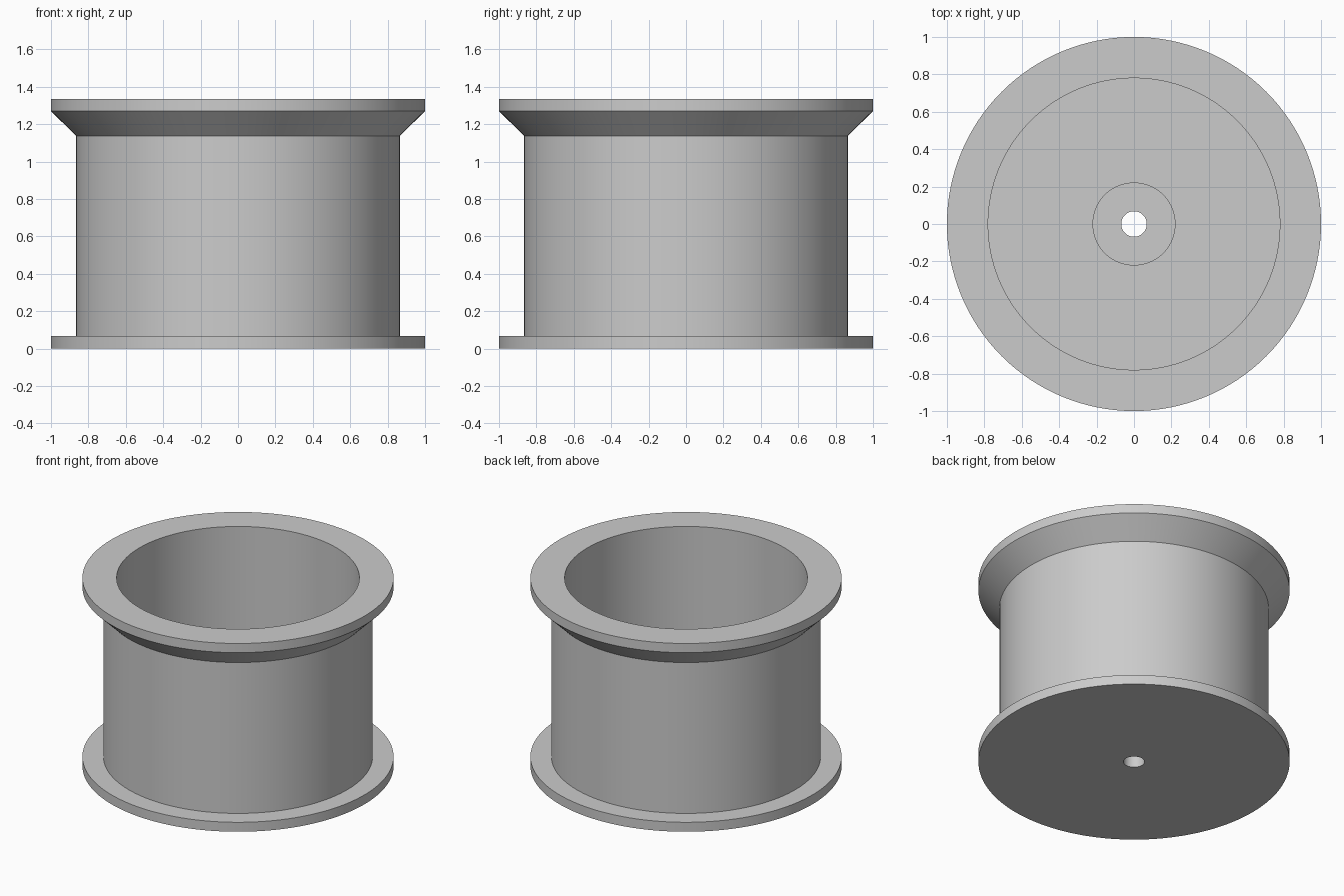
import bpy
import bmesh
from math import cos, sin, tau, radians

SEGMENTS = 128

cube = bpy.data.objects.get("Cube")
if cube:
    bpy.data.objects.remove(cube, do_unlink=True)

# Single grey plastic
grey = bpy.data.materials.new("plain grey")
grey.use_nodes = True
colour = (0.6, 0.6, 0.6, 1.0)
grey.diffuse_color = colour
grey.node_tree.nodes["Principled BSDF"].inputs["Base Color"].default_value = colour


def lathe(name, profile):
    """Revolve a closed (radius, height) profile about the z axis."""
    bm = bmesh.new()
    rings = [[bm.verts.new((r * cos(tau * i / SEGMENTS), r * sin(tau * i / SEGMENTS), z))
              for i in range(SEGMENTS)] for r, z in profile]
    for k, ring in enumerate(rings):
        above = rings[(k + 1) % len(rings)]
        for i in range(SEGMENTS):
            j = (i + 1) % SEGMENTS
            bm.faces.new((ring[i], ring[j], above[j], above[i]))
    bmesh.ops.recalc_face_normals(bm, faces=bm.faces)
    mesh = bpy.data.meshes.new(name)
    bm.to_mesh(mesh)
    bm.free()
    mesh.materials.append(grey)
    obj = bpy.data.objects.new(name, mesh)
    bpy.context.collection.objects.link(obj)
    bpy.ops.object.select_all(action="DESELECT")
    obj.select_set(True)
    bpy.context.view_layer.objects.active = obj
    bpy.ops.object.shade_smooth_by_angle(angle=radians(30))
    return obj


# Main dimensions
flange_r, drum_r, bore_r = 1.0, 0.865, 0.78
hub_r, hole_r = 0.222, 0.068
flange_z, hub_z = 0.067, 0.4
taper_z, rim_z, top_z = 1.137, 1.27, 1.335

# One turned piece: base flange, drum, tapered rim, open bore, hub and axle hole
lathe("spool", [
    (hole_r, 0), (flange_r, 0), (flange_r, flange_z),    # base flange
    (drum_r, flange_z), (drum_r, taper_z),               # drum wall
    (flange_r, rim_z), (flange_r, top_z),                # tapered rim
    (bore_r, top_z), (bore_r, flange_z),                 # open bore
    (hub_r, flange_z), (hub_r, hub_z), (hole_r, hub_z),  # central hub
])
